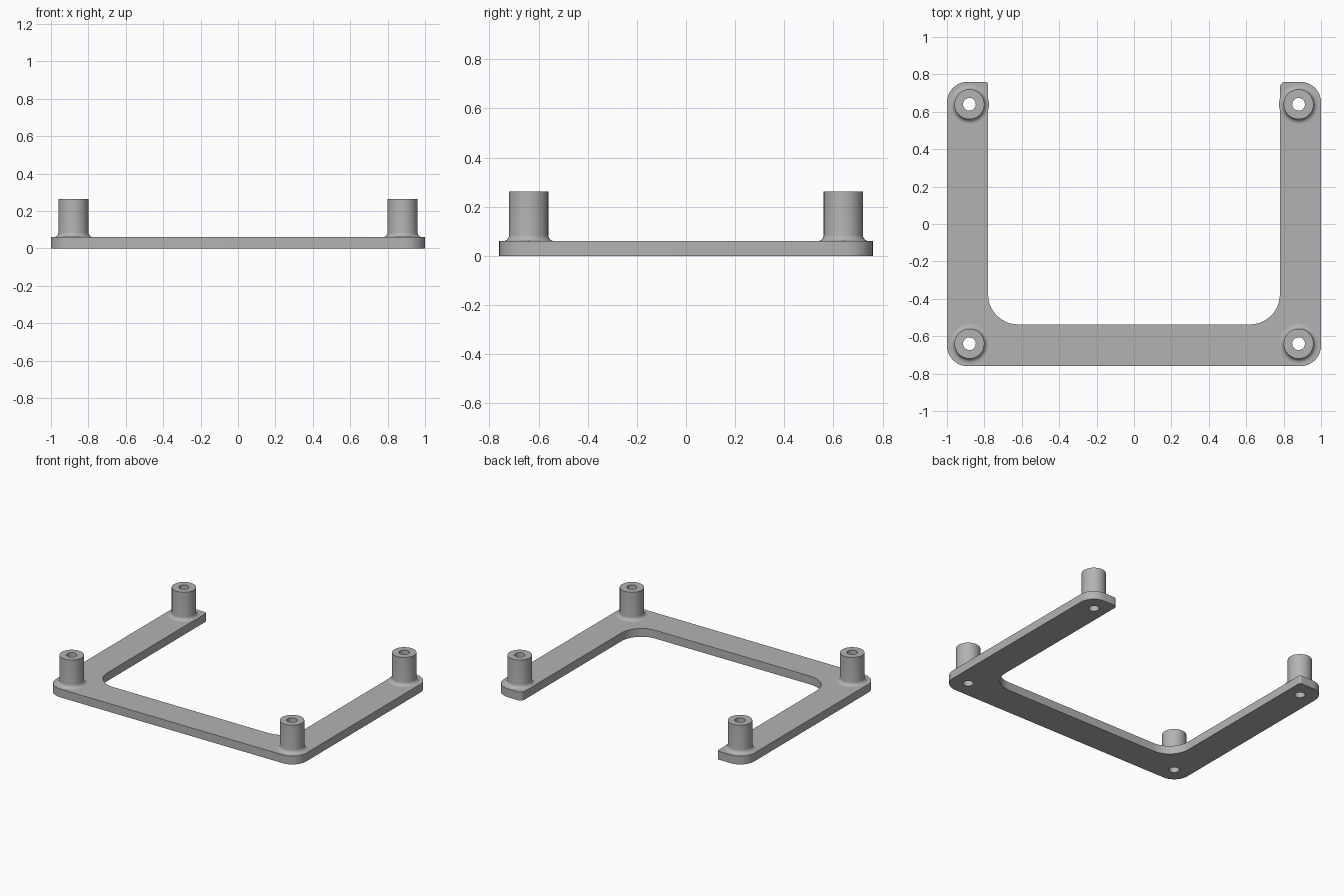
import bpy, bmesh, math
from mathutils import Vector

if "Cube" in bpy.data.objects:
    bpy.data.objects.remove(bpy.data.objects["Cube"])

T, H = 0.06, 0.263           # plate thickness, total height
R_POST, R_HOLE, R_FIL = 0.08, 0.034, 0.025
CENTRES = [(x, y) for x in (-0.88, 0.88) for y in (-0.64, 0.64)]

grey = bpy.data.materials.new("light grey")
grey.diffuse_color = (0.45, 0.45, 0.45, 1)
grey.use_nodes = True
grey.node_tree.nodes["Principled BSDF"].inputs["Base Color"].default_value = grey.diffuse_color


def rounded(corners, n=10):
    """Outline from (x, y, radius) corners joined by tangent arcs."""
    pts = []
    for i, (x, y, r) in enumerate(corners):
        p = Vector((x, y))
        a = (Vector(corners[i - 1][:2]) - p).normalized()
        b = (Vector(corners[(i + 1) % len(corners)][:2]) - p).normalized()
        c = p + (a + b) * r
        for k in range(n + 1):
            t = math.pi / 2 * k / n
            pts.append(c - b * r * math.cos(t) - a * r * math.sin(t))
    return pts


def circle(cx, cy, r, n=32):
    return [(cx + r * math.cos(2 * math.pi * k / n),
             cy + r * math.sin(2 * math.pi * k / n)) for k in range(n)]


def finish(ob):
    bpy.ops.object.select_all(action='DESELECT')
    ob.select_set(True)
    bpy.context.view_layer.objects.active = ob
    bpy.ops.object.shade_smooth_by_angle(angle=math.radians(35))


# U-shaped base plate with four through holes
outline = rounded([(-1, -0.76, 0.11), (1, -0.76, 0.11), (1, 0.76, 0.11),
                   (0.78, 0.76, 0.03), (0.78, -0.537, 0.16),
                   (-0.78, -0.537, 0.16), (-0.78, 0.76, 0.015),
                   (-1, 0.76, 0.11)])
cu = bpy.data.curves.new("plate_outline", 'CURVE')
cu.dimensions, cu.fill_mode, cu.extrude = '2D', 'BOTH', T / 2
for pts in [outline] + [circle(x, y, R_HOLE) for x, y in CENTRES]:
    sp = cu.splines.new('POLY')
    sp.points.add(len(pts) - 1)
    for p, co in zip(sp.points, pts):
        p.co = (co[0], co[1], 0, 1)
    sp.use_cyclic_u = True
plate = bpy.data.objects.new("base_plate", cu)
plate.location.z = T / 2
bpy.context.collection.objects.link(plate)
plate.select_set(True)
bpy.context.view_layer.objects.active = plate
bpy.ops.object.convert(target='MESH')
plate = bpy.context.view_layer.objects.active
bm = bmesh.new()
bm.from_mesh(plate.data)
bmesh.ops.remove_doubles(bm, verts=bm.verts, dist=1e-4)
bmesh.ops.recalc_face_normals(bm, faces=bm.faces)
bm.to_mesh(plate.data)
bm.free()
plate.data.materials.clear()
plate.data.materials.append(grey)
finish(plate)

# Hollow standoff post: bore, rim, wall and fillet foot, turned about z
profile = [(R_HOLE, T), (R_HOLE, H), (R_POST, H)]
for k in range(7):
    t = math.pi / 2 * k / 6
    profile.append((R_POST + R_FIL * (1 - math.cos(t)),
                    T + R_FIL * (1 - math.sin(t))))
N = 32
bm = bmesh.new()
rings = [[bm.verts.new((x, y, z)) for x, y in circle(0, 0, r, N)]
         for r, z in profile]
for lo, hi in zip(rings, rings[1:]):
    for k in range(N):
        m = (k + 1) % N
        bm.faces.new((lo[m], lo[k], hi[k], hi[m]))
bm.normal_update()
# make the rim face upward
if next(f for f in bm.faces if abs(f.normal.z) > 0.9 and f.calc_center_median().z > H - 0.01).normal.z < 0:
    bmesh.ops.reverse_faces(bm, faces=bm.faces)
mesh = bpy.data.meshes.new("standoff_post")
bm.to_mesh(mesh)
bm.free()
mesh.materials.append(grey)
for x, y in CENTRES:
    name = "post_" + ("front" if y < 0 else "back") + ("_left" if x < 0 else "_right")
    ob = bpy.data.objects.new(name, mesh.copy())
    ob.location = (x, y, 0)
    bpy.context.collection.objects.link(ob)
    finish(ob)
